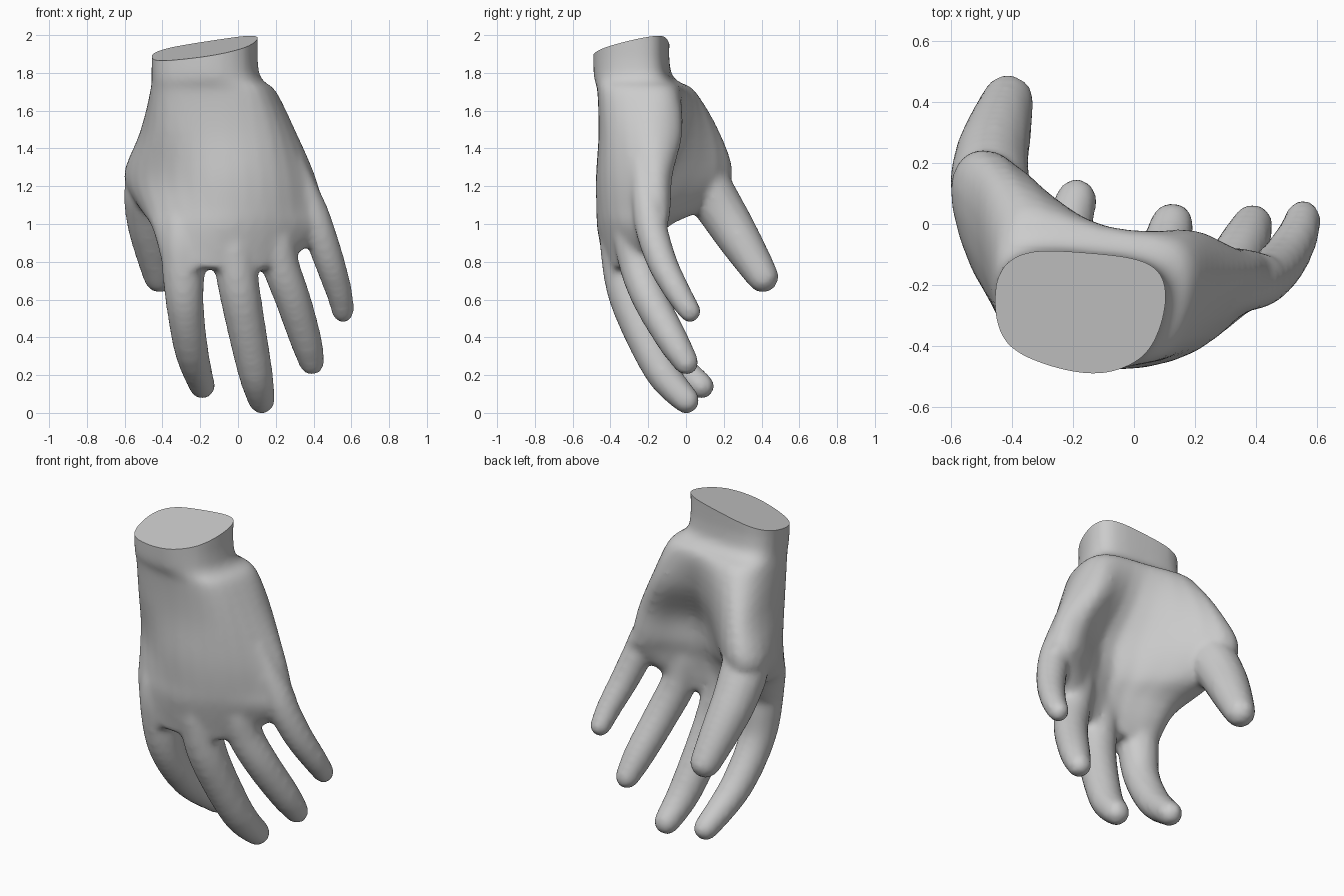
import bpy, bmesh, math
from mathutils import Vector

cube = bpy.data.objects.get("Cube")
if cube:
    bpy.data.objects.remove(cube)

skin = bpy.data.materials.new("light_grey")
skin.use_nodes = True
GREY = (0.6, 0.6, 0.6, 1)
skin.diffuse_color = GREY
skin.node_tree.nodes["Principled BSDF"].inputs["Base Color"].default_value = GREY


def spline(points, steps, closed=False):
    """Catmull-Rom samples through points of any dimension."""
    n = len(points)
    pick = (lambda i: points[i % n]) if closed else (lambda i: points[max(0, min(n - 1, i))])
    out = []
    for i in range(n if closed else n - 1):
        a, b, c, d = (Vector(pick(i + k)) for k in (-1, 0, 1, 2))
        for s in range(steps):
            t = s / steps
            out.append(b + t * (c - a) / 2 + t**2 * (a - 2.5 * b + 2 * c - d / 2)
                       + t**3 * (1.5 * (b - c) + (d - a) / 2))
    return out if closed else out + [Vector(points[-1])]


def loft(bm, rings):
    """Skin a list of equal rings and close both ends."""
    loops = [[bm.verts.new(p) for p in ring] for ring in rings]
    n = len(loops[0])
    for low, high in zip(loops, loops[1:]):
        for i in range(n):
            j = (i + 1) % n
            bm.faces.new((low[i], low[j], high[j], high[i]))
    bm.faces.new(loops[0][::-1])
    bm.faces.new(loops[-1])


def finger(bm, path, sides=14):
    """Tapered round-tipped tube along (x, y, z, radius) points."""
    pts = spline(path, 4)
    end = (pts[-1] - pts[-2]).to_3d().normalized()
    tip = pts[-1].copy()
    for angle in (25, 50, 70, 85):
        a = math.radians(angle)
        centre = tip.to_3d() + end * tip.w * math.sin(a)
        pts.append(Vector((*centre, tip.w * math.cos(a))))
    rings = []
    for i, p in enumerate(pts):
        along = (pts[min(i + 1, len(pts) - 1)] - pts[max(i - 1, 0)]).to_3d().normalized()
        u = along.cross(Vector((0, 1, 0))).normalized()
        v = along.cross(u)
        rings.append([p.to_3d() + p.w * (u * math.cos(k * math.tau / sides)
                      + v * math.sin(k * math.tau / sides)) for k in range(sides)])
    loft(bm, rings)


# Wrist and palm sections: thumb edge, back (3), little-finger edge, palm (3)
WRIST = [(-.455, -.2), (-.41, -.4), (-.15, -.49), (.04, -.43),
         (.11, -.25), (.06, -.13), (-.15, -.09), (-.37, -.09)]
HEEL = [(-.46, -.1), (-.42, -.37), (-.15, -.465), (.11, -.43),
        (.2, -.21), (.15, -.06), (-.09, -.01), (-.36, .05)]
UPPER = [(-.52, .05), (-.44, -.32), (-.15, -.455), (.17, -.42),
         (.31, -.19), (.21, -.02), (-.05, -.05), (-.41, .18)]
MIDDLE = [(-.605, .13), (-.48, -.24), (-.15, -.465), (.2, -.42),
          (.41, -.18), (.29, -.07), (-.01, -.16), (-.44, .23)]
THUMB_WEB = [(-.52, -.02), (-.44, -.31), (-.12, -.47), (.21, -.41),
             (.45, -.18), (.34, -.08), (-.01, -.19), (-.4, .09)]
KNUCKLE = [(-.44, -.2), (-.41, -.36), (-.1, -.47), (.22, -.39),
           (.47, -.18), (.36, -.11), (0, -.22), (-.33, -.11)]
WEB = [(-.39, -.3), (-.35, -.4), (-.1, -.43), (.12, -.38),
       (.2, -.3), (.16, -.24), (-.05, -.25), (-.3, -.23)]
sections = [(.78, WEB), (.99, KNUCKLE), (1.1, THUMB_WEB), (1.27, MIDDLE), (1.5, UPPER),
            (1.72, HEEL), (1.82, WRIST), (2.15, WRIST)]
columns = [spline([(*ring[i], z) for z, ring in sections], 4) for i in range(len(WRIST))]

bm = bmesh.new()
loft(bm, [spline(ring, 4, True) for ring in zip(*columns)])

# Thumb, index, middle, ring and little finger, each rooted inside the palm
finger(bm, [(-.42, -.02, 1.46, .08), (-.468, .1, 1.23, .13), (-.47, .205, 1.06, .125),
            (-.445, .305, .9, .11), (-.415, .405, .74, .087)])
finger(bm, [(-.26, -.28, 1.25, .07), (-.29, -.31, 1, .115), (-.29, -.31, .8, .115),
            (-.28, -.27, .58, .1), (-.245, -.12, .34, .09), (-.19, .08, .16, .07)])
finger(bm, [(-.05, -.33, 1.25, .08), (-.03, -.34, 1, .115), (-.01, -.33, .78, .113),
            (.025, -.28, .57, .107), (.09, -.13, .24, .093), (.125, 0, .085, .073)])
finger(bm, [(.1, -.28, 1.25, .07), (.18, -.28, 1, .108), (.225, -.255, .8, .1),
            (.29, -.19, .62, .095), (.36, -.07, .4, .085), (.39, 0, .285, .068)])
finger(bm, [(.29, -.24, 1.35, .06), (.385, -.2, 1.1, .085), (.435, -.175, .96, .086),
            (.49, -.12, .8, .08), (.537, -.04, .65, .07), (.555, .02, .555, .06)])
bmesh.ops.recalc_face_normals(bm, faces=bm.faces)

mesh = bpy.data.meshes.new("hand")
bm.to_mesh(mesh)
bm.free()
hand = bpy.data.objects.new("hand", mesh)
bpy.context.collection.objects.link(hand)

# Fuse the parts into one skin and soften the joins
fuse = hand.modifiers.new("fuse", "REMESH")
fuse.mode = "VOXEL"
fuse.voxel_size = .018
soften = hand.modifiers.new("soften", "SMOOTH")
soften.factor = .5
soften.iterations = 8
fused = bpy.data.meshes.new_from_object(hand.evaluated_get(bpy.context.evaluated_depsgraph_get()))
hand.modifiers.clear()
hand.data = fused

# Slanted flat cut across the wrist
bm = bmesh.new()
bm.from_mesh(fused)
cut = bmesh.ops.bisect_plane(bm, geom=bm.verts[:] + bm.edges[:] + bm.faces[:],
                             plane_co=(-.18, -.28, 1.945), plane_no=(-.17, -.2, 1), clear_outer=True)
rim = [g for g in cut["geom_cut"] if isinstance(g, bmesh.types.BMEdge)]
bmesh.ops.contextual_create(bm, geom=rim)
low = min(v.co.z for v in bm.verts)
bmesh.ops.translate(bm, verts=bm.verts, vec=(0, 0, -low))
bmesh.ops.recalc_face_normals(bm, faces=bm.faces)
bm.to_mesh(fused)
bm.free()
fused.materials.clear()
fused.materials.append(skin)

bpy.context.view_layer.objects.active = hand
hand.select_set(True)
bpy.ops.object.shade_smooth_by_angle(angle=math.radians(40))
